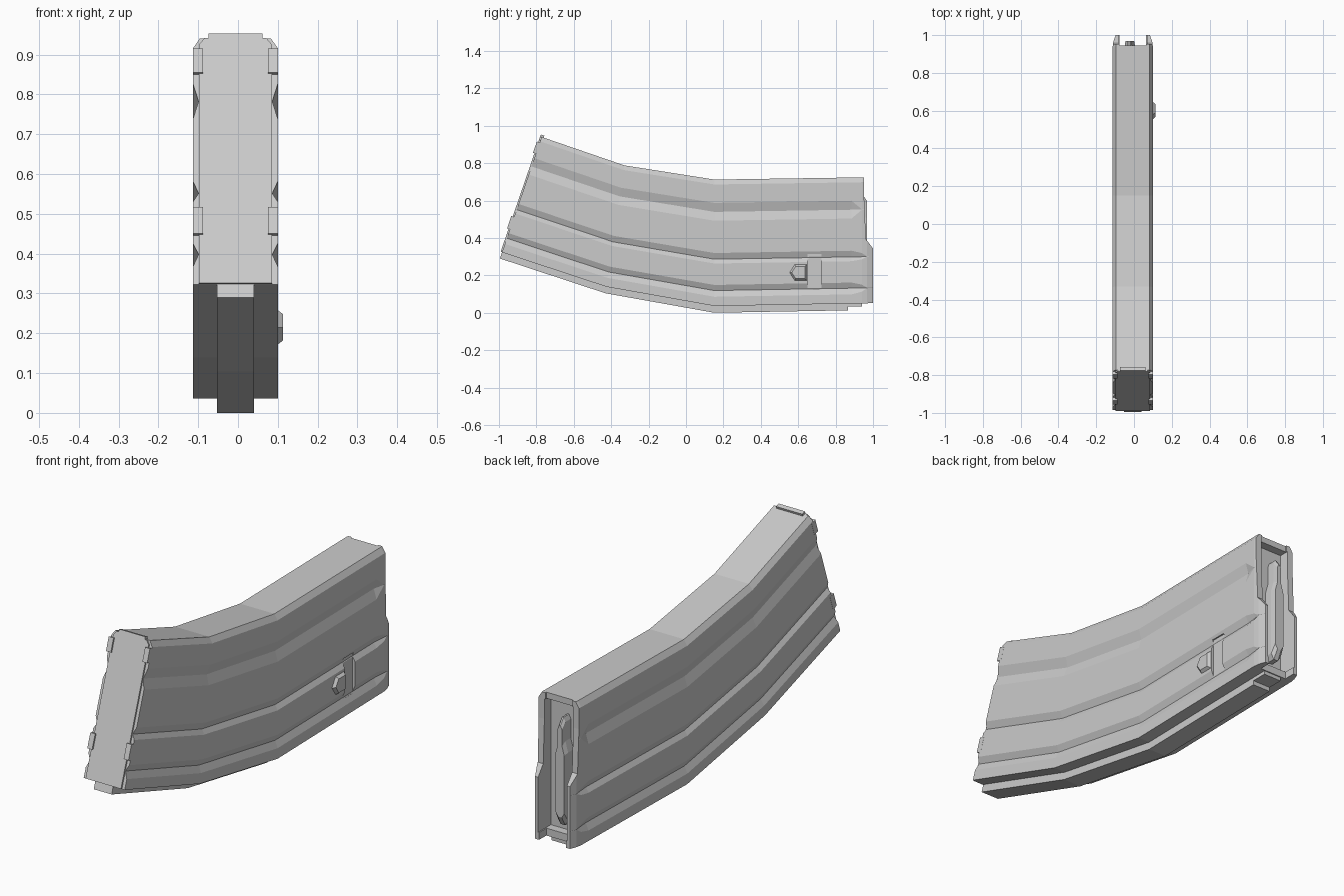
import bpy, bmesh, math
from mathutils import Matrix, Vector

if "Cube" in bpy.data.objects:
    bpy.data.objects.remove(bpy.data.objects["Cube"])

CX, HW, H = -0.0065, 0.1065, 0.709


def make(name, verts, faces, matrix=None):
    bm = bmesh.new()
    vs = [bm.verts.new(v) for v in verts]
    for f in faces:
        bm.faces.new([vs[i] for i in f])
    bmesh.ops.recalc_face_normals(bm, faces=bm.faces)
    me = bpy.data.meshes.new(name)
    bm.to_mesh(me)
    bm.free()
    ob = bpy.data.objects.new(name, me)
    bpy.context.collection.objects.link(ob)
    if matrix:
        ob.matrix_world = matrix
    return ob


def skin(name, rings, matrix=None):
    """Join equal closed rings of points and cap both ends."""
    n = len(rings[0])
    verts = [p for r in rings for p in r]
    faces = [tuple(range(n)), tuple(range(len(verts) - n, len(verts)))]
    for k in range(len(rings) - 1):
        for i in range(n):
            j = (i + 1) % n
            faces.append((k * n + i, k * n + j, (k + 1) * n + j, (k + 1) * n + i))
    return make(name, verts, faces, matrix)


def prism(name, pts, d0, d1, axis='y', taper=1.0, matrix=None):
    """Extrude a 2D outline along x or y, optionally tapering the far end."""
    c = sum((Vector(p) for p in pts), Vector((0, 0))) / len(pts)
    rings = []
    for d, s in ((d0, 1.0), (d1, taper)):
        ring = [c + (Vector(p) - c) * s for p in pts]
        rings.append([(d, p.x, p.y) if axis == 'x' else (p.x, d, p.y) for p in ring])
    return skin(name, rings, matrix)


def rect(a0, a1, b0, b1):
    return [(a0, b0), (a1, b0), (a1, b1), (a0, b1)]


def cut(ob, cutter):
    cutter.hide_render = True
    m = ob.modifiers.new("cut", 'BOOLEAN')
    m.operation, m.solver, m.object = 'DIFFERENCE', 'EXACT', cutter
    bpy.context.view_layer.objects.active = ob
    bpy.ops.object.modifier_apply(modifier=m.name)
    bpy.data.objects.remove(cutter)


# Stations along the curved case: bottom (y, z), top (y, z)
FRONT = ((-0.995, 0.29), (-0.772, 0.94))
BEND1 = ((-0.43, 0.104), (-0.33, 0.788))
BEND2 = ((0.152, 0.0), (0.152, 0.712))


def straight(y):
    z = 0.012 * (y - 0.152) / 0.8
    return ((y, z * 1.2), (y, 0.712 + z))


def place(st, x, t):
    b, p = Vector(st[0]), Vector(st[1])
    q = b.lerp(p, t / H)
    return (CX + x, q.x, q.y)


GROOVES = [(0.085, 0.118, 0.148), (0.262, 0.285, 0.318), (0.49, 0.537, 0.585)]


def section(st, hw=HW, s_low=1.0, s_top=1.0):
    half = [(hw, 0.036)]
    for (a, m, b), s in zip(GROOVES, (s_low, s_low, s_top)):
        half += [(hw, m + (a - m) * s), (hw - 0.014 * s, m), (hw, m + (b - m) * s)]
    half += [(hw, 0.683), (hw - 0.017, H)]
    ring = half + [(-x, t) for x, t in reversed(half)]
    return [place(st, x, t) for x, t in ring]


# Case with three pressed grooves per side
case = skin("case", [
    section(FRONT), section(BEND1), section(BEND2), section(straight(0.885)),
    section(straight(0.94), HW, 0.6, 0.03),
    section(straight(0.968), HW - 0.004, 0.03, 0.03),
    section(straight(1.0), HW - 0.016, 0.03, 0.03)])

# Open mouth: pocket, gap between lips, and shortened upper lips
cut(case, prism("pocket", rect(CX - 0.075, CX + 0.075, 0.085, 0.695), 0.86, 1.1))
cut(case, prism("lip_gap", rect(CX - 0.07, CX + 0.07, -0.1, 0.9), 0.945, 1.1))
cut(case, prism("lip_trim", [(0.953, 0.9), (0.953, 0.6), (0.962, 0.393), (1.003, 0.34),
                             (1.1, 0.34), (1.1, 0.9)], -0.3, 0.3, 'x'))
# Catch slot on the right side
cut(case, prism("catch_slot", rect(0.65, 0.725, 0.122, 0.315), 0.088, 0.2, 'x'))

# Spine rail under the case
skin("spine_rail", [[place(st, x, t) for x, t in rect(-0.0465, 0.0465, 0.0, 0.045)]
                    for st in (FRONT, BEND1, BEND2, straight(0.865))])
prism("rail_step", rect(CX - 0.0465, CX + 0.0465, 0.033, 0.07), 0.85, 0.94)

# Catch bump
prism("catch_bump", [(0.55, 0.215), (0.58, 0.262), (0.65, 0.262), (0.65, 0.168), (0.58, 0.168)],
      0.095, 0.113, 'x', 0.7)

# Follower with stepped ridge
prism("follower", rect(CX - 0.078, CX + 0.078, 0.08, 0.7), 0.85, 0.905)
rx = -0.022
outline = [(0.012, 0.125), (0.027, 0.15), (0.027, 0.47), (0.013, 0.52), (0.013, 0.61), (0.004, 0.63)]
ridge = [(rx + x, z) for x, z in outline] + [(rx - x, z) for x, z in reversed(outline)]
prism("follower_ridge_base", ridge, 0.9, 0.945)
prism("follower_ridge_top", ridge, 0.945, 0.968, taper=0.85)

# Floor plate on the slanted front end, with clips and top tab
tilt = -math.atan2(FRONT[1][0] - FRONT[0][0], FRONT[1][1] - FRONT[0][1])
frame = Matrix.Translation((CX, *FRONT[0])) @ Matrix.Rotation(tilt, 4, 'X')
prism("floor_plate", [(-0.092, 0.036), (0.092, 0.036), (0.092, 0.668), (0.078, 0.686),
                      (-0.078, 0.686), (-0.092, 0.668)], -0.008, 0.01, matrix=frame)
prism("plate_tab", rect(-0.068, 0.068, 0.68, 0.698), -0.008, 0.012, matrix=frame)
for side in (-1, 1):
    for t0, t1 in ((0.165, 0.235), (0.592, 0.656)):
        prism("plate_clip", rect(side * 0.082, side * 0.107, t0, t1), -0.016, 0.012, matrix=frame)
